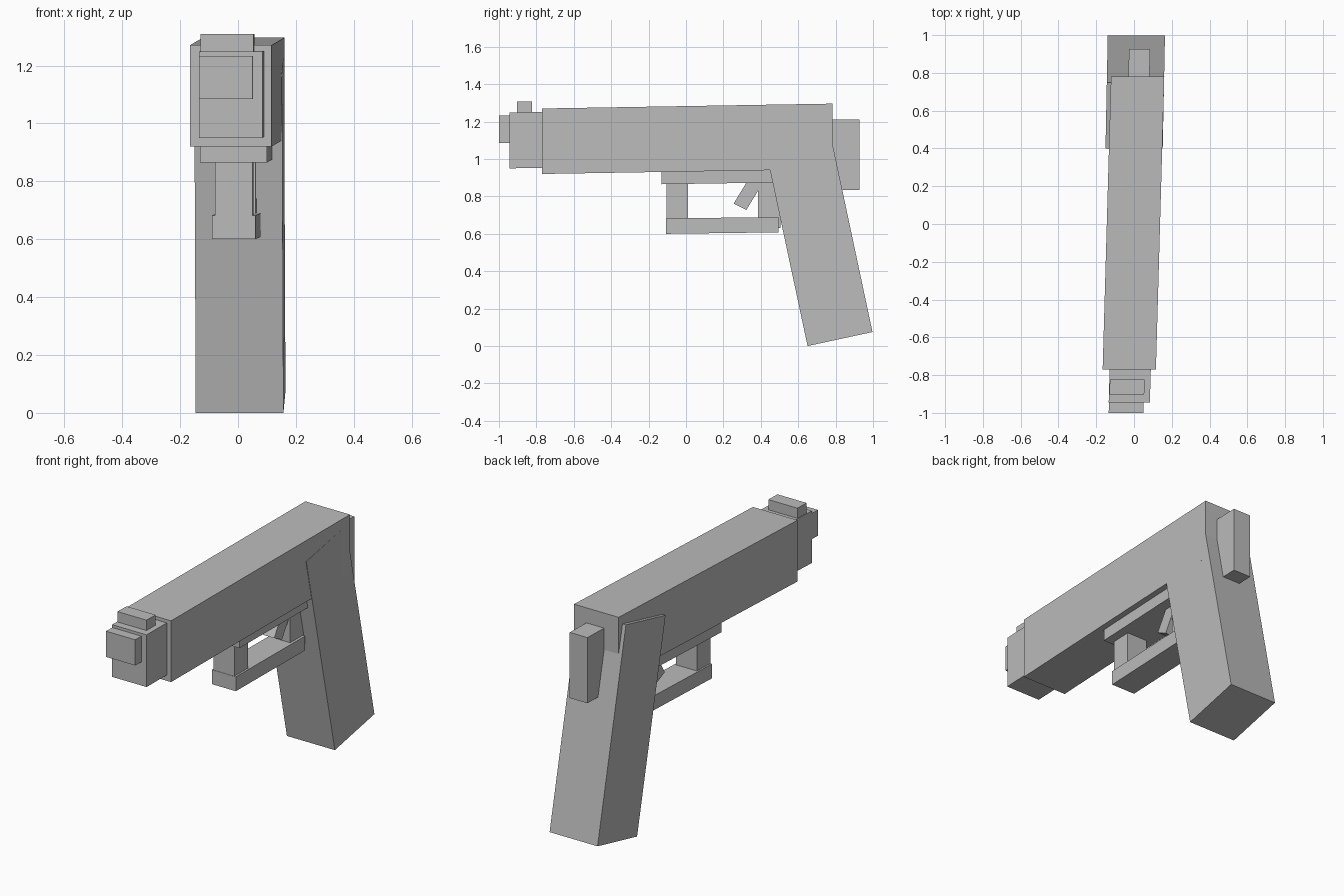
import bpy
import bmesh

default = bpy.data.objects.get("Cube")
if default:
    bpy.data.objects.remove(default, do_unlink=True)

# Single grey material
grey = bpy.data.materials.new("plain grey")
grey.use_nodes = True
grey.diffuse_color = (0.5, 0.5, 0.5, 1)
grey.node_tree.nodes["Principled BSDF"].inputs["Base Color"].default_value = (0.5, 0.5, 0.5, 1)

YAW = 0.0285  # slight sideways drift toward the back


def slab(name, profile, x0, x1, yaw=YAW):
    """Extrude a (y, z) side profile from x0 to x1, widths measured at its front."""
    front = min(y for y, z in profile)
    bm = bmesh.new()
    face = bm.faces.new([bm.verts.new((x0, y, z)) for y, z in profile])
    grown = bmesh.ops.extrude_face_region(bm, geom=[face])["geom"]
    moved = [v for v in grown if isinstance(v, bmesh.types.BMVert)]
    bmesh.ops.translate(bm, verts=moved, vec=(x1 - x0, 0, 0))
    for v in bm.verts:
        v.co.x += (v.co.y - front) * yaw
    bmesh.ops.recalc_face_normals(bm, faces=bm.faces)
    mesh = bpy.data.meshes.new(name)
    bm.to_mesh(mesh)
    bm.free()
    mesh.materials.append(grey)
    obj = bpy.data.objects.new(name, mesh)
    bpy.context.scene.collection.objects.link(obj)
    return obj


def block(name, y0, y1, z0, z1, x0, x1, rise=0.0):
    """Box whose back end is lifted by rise."""
    return slab(name, [(y0, z0), (y0, z1), (y1, z1 + rise), (y1, z0 + rise)], x0, x1)


# Upper body and front end
block("slide", -0.77, 0.782, 0.92, 1.27, -0.166, 0.116, 0.026)
block("front_block", -0.945, -0.70, 0.95, 1.248, -0.134, 0.084, 0.004)
block("muzzle", -1.0, -0.90, 1.085, 1.232, -0.134, 0.05)
block("front_sight", -0.903, -0.823, 1.2, 1.308, -0.13, 0.054)

# Slanted grip and rear tang
slab("grip", [(0.65, 0.0), (0.40, 1.17), (0.748, 1.246), (0.997, 0.075)],
     -0.151, 0.152, 0.02)
block("rear_tang", 0.72, 0.927, 0.835, 1.21, -0.032, 0.08)

# Trigger guard
block("under_rail", -0.13, 0.52, 0.865, 0.96, -0.132, 0.1, 0.01)
block("guard_front_post", -0.105, 0.012, 0.64, 0.9, -0.08, 0.05)
block("guard_bar", -0.107, 0.495, 0.6, 0.682, -0.09, 0.061, 0.008)
block("guard_rear_post", 0.385, 0.505, 0.63, 0.9, -0.07, 0.06)

# Trigger
slab("trigger", [(0.255, 0.762), (0.345, 0.91), (0.415, 0.88), (0.323, 0.728)],
     -0.045, 0.05)
